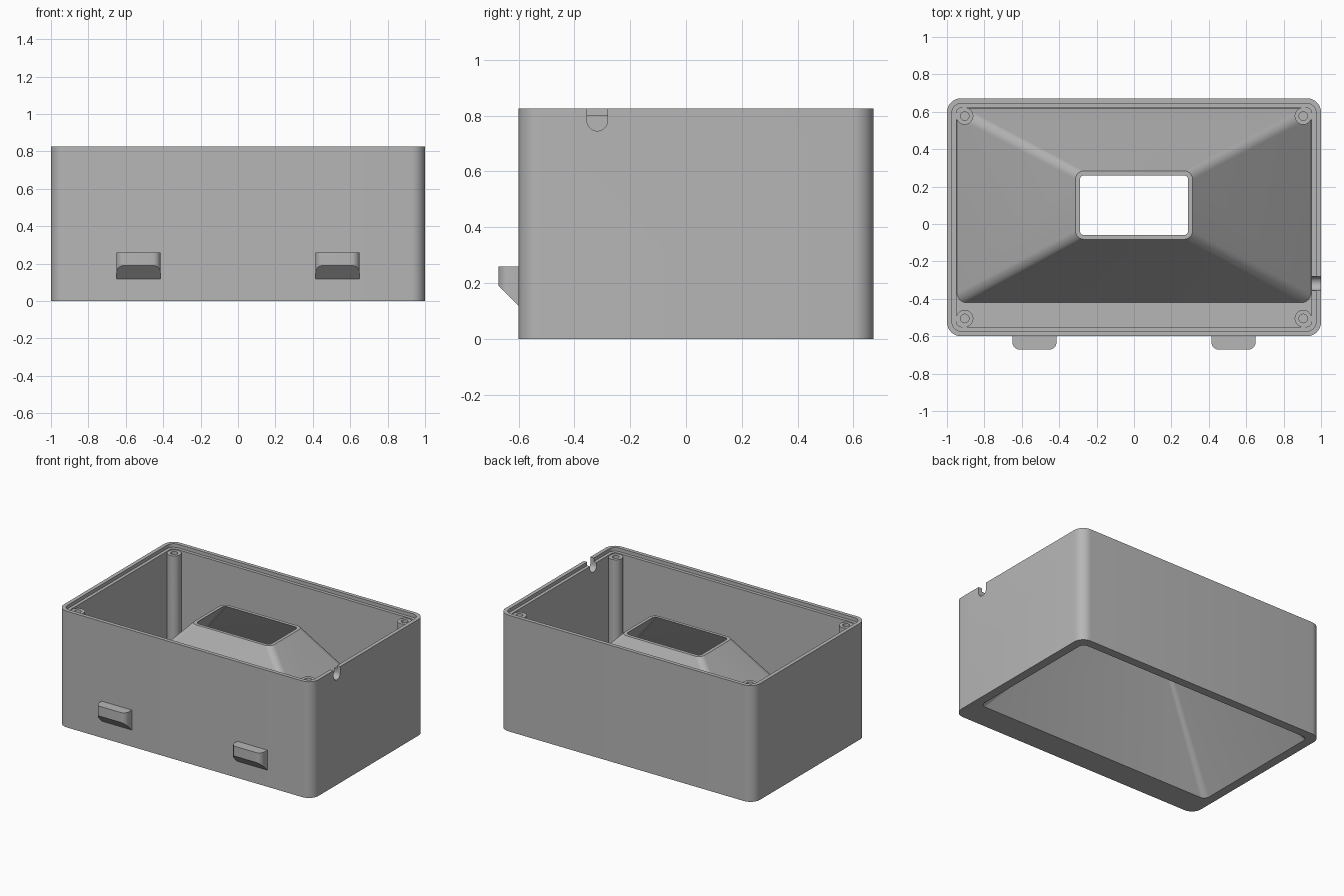
import bpy, bmesh, math
from mathutils import Vector

if "Cube" in bpy.data.objects:
    bpy.data.objects.remove(bpy.data.objects["Cube"], do_unlink=True)

grey = bpy.data.materials.new("plain_grey")
grey.use_nodes = True
grey.diffuse_color = (0.47, 0.47, 0.47, 1)
grey.node_tree.nodes["Principled BSDF"].inputs["Base Color"].default_value = grey.diffuse_color

FRONT, BACK, HEIGHT = -0.60, 0.672, 0.825
LEDGE, FLOOR, FUNNEL_TOP = 0.80, 0.03, 0.705


def make_object(name, bm):
    bmesh.ops.recalc_face_normals(bm, faces=bm.faces)
    mesh = bpy.data.meshes.new(name)
    bm.to_mesh(mesh)
    bm.free()
    mesh.materials.append(grey)
    obj = bpy.data.objects.new(name, mesh)
    bpy.context.collection.objects.link(obj)
    return obj


def rounded_rect(x0, x1, y0, y1, r, steps=8):
    """Outline of a rectangle with round corners, counter-clockwise."""
    centres = ((x1 - r, y1 - r), (x0 + r, y1 - r), (x0 + r, y0 + r), (x1 - r, y0 + r))
    return [(cx + r * math.cos(a), cy + r * math.sin(a))
            for k, (cx, cy) in enumerate(centres)
            for a in [(k + i / steps) * math.pi / 2 for i in range(steps + 1)]]


def loft(bottom, top, z0, z1):
    """Closed solid between two outlines with equal point counts."""
    bm = bmesh.new()
    low = [bm.verts.new((x, y, z0)) for x, y in bottom]
    high = [bm.verts.new((x, y, z1)) for x, y in top]
    n = len(low)
    for i in range(n):
        j = (i + 1) % n
        bm.faces.new((low[i], low[j], high[j], high[i]))
    bm.faces.new(low[::-1])
    bm.faces.new(high)
    return bm


def prism(name, x0, x1, y0, y1, r, z0, z1):
    outline = rounded_rect(x0, x1, y0, y1, r)
    return make_object(name, loft(outline, outline, z0, z1))


def tapered(name, base, top, z_base, z_top, z_from, z_to):
    """Tapered solid through two rectangles, extended to the given heights."""
    def outline(z):
        t = (z - z_base) / (z_top - z_base)
        return rounded_rect(*[a + (b - a) * t for a, b in zip(base, top)])
    return make_object(name, loft(outline(z_from), outline(z_to), z_from, z_to))


def cylinder(name, x, y, r, z0, z1):
    outline = [(x + r * math.cos(i * math.pi / 16), y + r * math.sin(i * math.pi / 16))
               for i in range(32)]
    return make_object(name, loft(outline, outline, z0, z1))


def combine(target, tool, operation):
    mod = target.modifiers.new("combine", 'BOOLEAN')
    mod.operation, mod.solver, mod.object = operation, 'EXACT', tool
    bpy.context.view_layer.objects.active = target
    bpy.ops.object.modifier_apply(modifier=mod.name)
    bpy.data.objects.remove(tool, do_unlink=True)


def smooth(obj):
    bpy.ops.object.select_all(action='DESELECT')
    obj.select_set(True)
    bpy.context.view_layer.objects.active = obj
    bpy.ops.object.shade_smooth_by_angle(angle=math.radians(25))


# Outer box, hollowed, with a stepped lip around the rim
housing = prism("housing", -1, 1, FRONT, BACK, 0.075, 0, HEIGHT)
combine(housing, prism("cavity", -0.95, 0.95, FRONT + 0.05, BACK - 0.05, 0.03,
                       FLOOR, HEIGHT + 0.1), 'DIFFERENCE')
combine(housing, prism("lip", -0.973, 0.973, FRONT + 0.027, BACK - 0.027, 0.05,
                       LEDGE, HEIGHT + 0.1), 'DIFFERENCE')

# Corner screw posts, filled out to the walls
posts = [(sx * 0.905, y, sx, sy) for sx in (-1, 1) for y, sy in ((-0.505, -1), (0.577, 1))]
for x, y, sx, sy in posts:
    xs, ys = sorted((x, x + sx * 0.06)), sorted((y, y + sy * 0.06))
    combine(housing, prism("post_fill", *xs, *ys, 0.004, 0.01, LEDGE - 0.012), 'UNION')
    combine(housing, cylinder("post", x, y, 0.046, 0.012, LEDGE - 0.006), 'UNION')

# Tapered funnel rising from the floor, open at both ends
combine(housing, tapered("funnel", (-0.946, 0.946, -0.42, 0.618, 0.05),
                         (-0.313, 0.313, -0.082, 0.284, 0.045),
                         FLOOR, FUNNEL_TOP, 0.015, FUNNEL_TOP), 'UNION')
combine(housing, tapered("funnel_void", (-0.937, 0.937, -0.41, 0.61, 0.04),
                         (-0.29, 0.29, -0.06, 0.26, 0.025),
                         0, FUNNEL_TOP, -0.02, FUNNEL_TOP + 0.02), 'DIFFERENCE')

# Screw holes
for x, y, sx, sy in posts:
    combine(housing, cylinder("screw_hole", x, y, 0.023, 0.55, HEIGHT), 'DIFFERENCE')

# Round-bottomed cable notch in the left wall
bm = bmesh.new()
notch_y, notch_r, notch_z = -0.318, 0.037, 0.782
profile = [(notch_y - notch_r, HEIGHT + 0.1)]
profile += [(notch_y - notch_r * math.cos(i * math.pi / 16),
             notch_z - notch_r * math.sin(i * math.pi / 16)) for i in range(17)]
profile += [(notch_y + notch_r, HEIGHT + 0.1)]
face = bm.faces.new([bm.verts.new((0.93, y, z)) for y, z in profile])
side = bmesh.ops.extrude_face_region(bm, geom=[face])["geom"]
bmesh.ops.translate(bm, vec=(0.1, 0, 0),
                    verts=[v for v in side if isinstance(v, bmesh.types.BMVert)])
combine(housing, make_object("cable_notch", bm), 'DIFFERENCE')
smooth(housing)

# Two front catches with a sloped underside
for name, x in (("right_catch", -0.532), ("left_catch", 0.532)):
    outline = rounded_rect(x - 0.118, x + 0.118, -0.672, -0.555, 0.04)
    bm = loft(outline, outline, 0.1, 0.26)
    cut = bmesh.ops.bisect_plane(bm, geom=bm.verts[:] + bm.edges[:] + bm.faces[:],
                                 plane_co=Vector((0, FRONT, 0.118)),
                                 plane_no=Vector((0, -1, -1)), clear_outer=True)
    bmesh.ops.holes_fill(bm, edges=[e for e in bm.edges if e.is_boundary], sides=0)
    smooth(make_object(name, bm))
